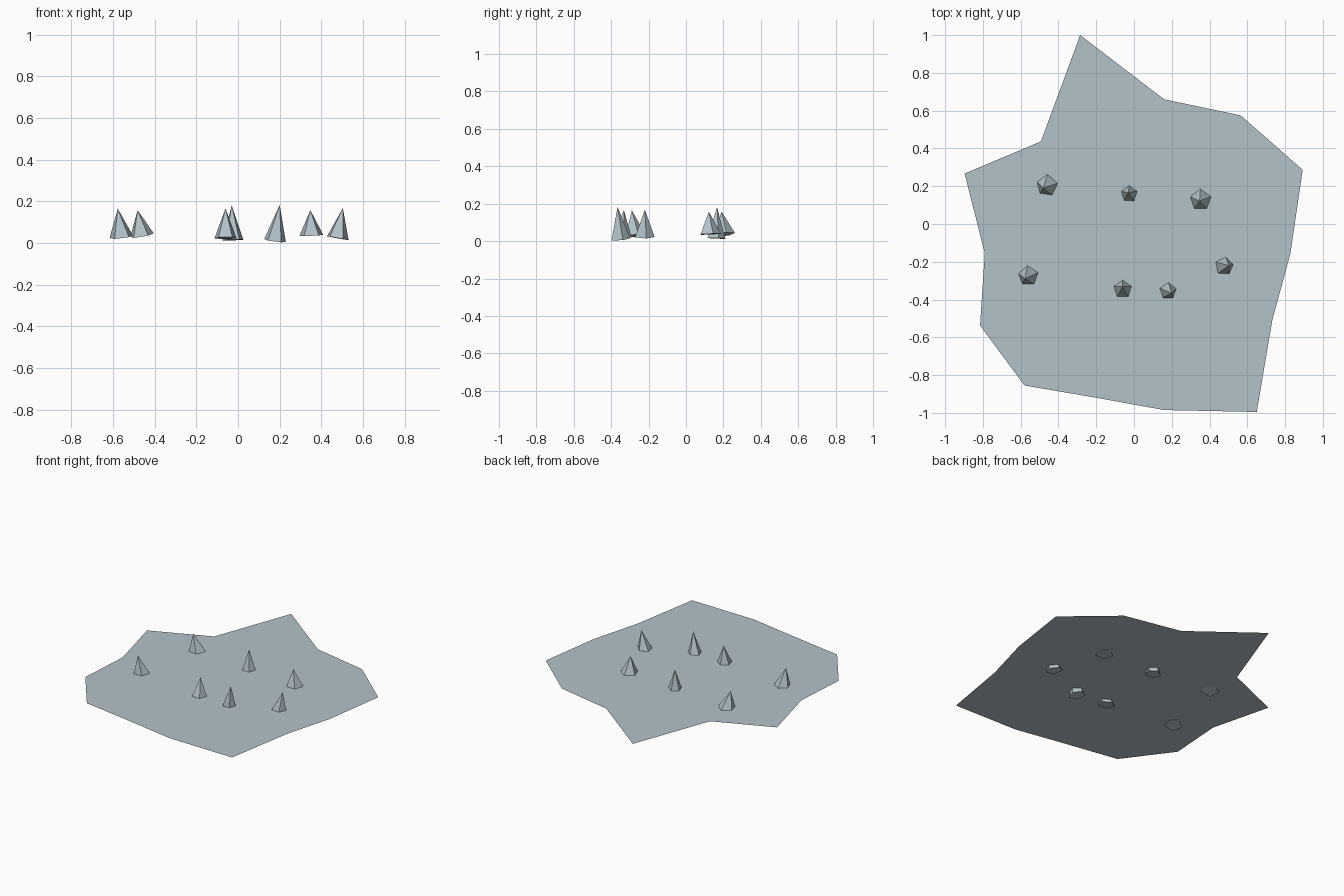
import bpy, bmesh, math
from mathutils import Vector, Matrix

if "Cube" in bpy.data.objects:
    bpy.data.objects.remove(bpy.data.objects["Cube"])

GROUND_Z = 0.043

stone = bpy.data.materials.new("pale blue grey")
stone.diffuse_color = (0.45, 0.54, 0.59, 1)
stone.use_nodes = True
stone.node_tree.nodes["Principled BSDF"].inputs["Base Color"].default_value = stone.diffuse_color


def finish(name, bm):
    me = bpy.data.meshes.new(name)
    bm.to_mesh(me)
    bm.free()
    me.materials.append(stone)
    ob = bpy.data.objects.new(name, me)
    bpy.context.collection.objects.link(ob)


# Flat irregular ground sheet
outline = [(-0.285, 1.0), (0.16, 0.66), (0.565, 0.575), (0.893, 0.287),
           (0.828, -0.157), (0.732, -0.51), (0.65, -0.995), (0.16, -0.985),
           (-0.21, -0.918), (-0.58, -0.855), (-0.815, -0.537),
           (-0.79, -0.155), (-0.897, 0.267), (-0.493, 0.437)]
bm = bmesh.new()
face = bm.faces.new([bm.verts.new((x, y, GROUND_Z)) for x, y in outline])
face.normal_update()
if face.normal.z < 0:
    face.normal_flip()
finish("ground_sheet", bm)

# Leaning five-sided spikes: base centre, apex, base radius, turn in degrees
spikes = [
    ((-0.462, 0.203, 0.036), (-0.482, 0.190, 0.158), 0.060, 85),
    ((-0.025, 0.158, 0.015), (-0.030, 0.166, 0.181), 0.053, 90),
    ((0.352, 0.127, 0.037), (0.347, 0.122, 0.158), 0.060, 90),
    ((-0.560, -0.275, 0.029), (-0.577, -0.290, 0.165), 0.059, 92),
    ((-0.060, -0.346, 0.024), (-0.060, -0.332, 0.166), 0.056, 90),
    ((0.177, -0.353, 0.011), (0.200, -0.366, 0.183), 0.055, 88),
    ((0.477, -0.223, 0.024), (0.503, -0.220, 0.168), 0.056, 83),
]
for i, (base, apex, radius, turn) in enumerate(spikes, 1):
    base, axis = Vector(base), Vector(apex) - Vector(base)
    lean = Vector((0, 0, 1)).rotation_difference(axis).to_matrix()
    bm = bmesh.new()
    ring = []
    for k in range(5):
        a = math.radians(turn + 72 * k)
        ring.append(bm.verts.new(
            base + lean @ Vector((radius * math.cos(a), radius * math.sin(a), 0))))
    tip = bm.verts.new(apex)
    bm.faces.new(ring[::-1])
    for k in range(5):
        bm.faces.new((ring[k], ring[(k + 1) % 5], tip))
    finish(f"spike_{i}", bm)
